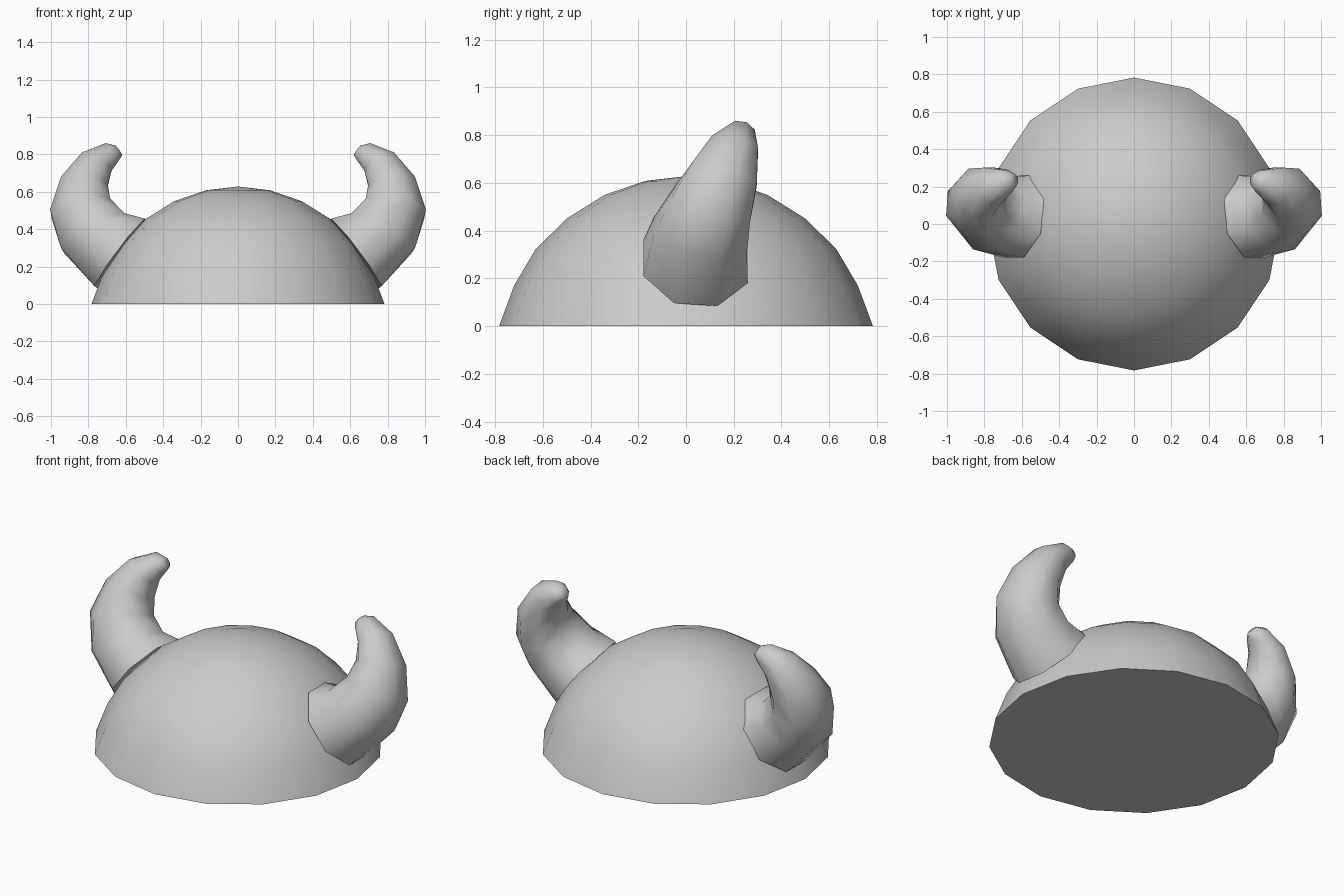
import bpy, bmesh
from math import cos, sin, pi, radians
from mathutils import Vector

if "Cube" in bpy.data.objects:
    bpy.data.objects.remove(bpy.data.objects["Cube"])


def finish(bm, name, angle):
    bmesh.ops.recalc_face_normals(bm, faces=bm.faces[:])
    mesh = bpy.data.meshes.new(name)
    bm.to_mesh(mesh)
    bm.free()
    ob = bpy.data.objects.new(name, mesh)
    bpy.context.collection.objects.link(ob)
    bpy.ops.object.select_all(action='DESELECT')
    ob.select_set(True)
    bpy.context.view_layer.objects.active = ob
    bpy.ops.object.shade_smooth_by_angle(angle=radians(angle))
    return ob


def bridge(bm, rings):
    for a, b in zip(rings, rings[1:]):
        n = len(a)
        for i in range(n):
            j = (i + 1) % n
            bm.faces.new((a[i], a[j], b[j], b[i]))


# Helmet dome: 16-sided lathe with a flat closed underside
bm = bmesh.new()
profile = [(0.783, 0), (0.72, 0.17), (0.628, 0.325), (0.497, 0.452),
           (0.34, 0.55), (0.17, 0.608)]
rings = [[bm.verts.new((r * cos(i * pi / 8), r * sin(i * pi / 8), z))
          for i in range(16)] for r, z in profile]
bridge(bm, rings)
apex = bm.verts.new((0, 0, 0.628))
for i in range(16):
    bm.faces.new((rings[-1][i], rings[-1][(i + 1) % 16], apex))
bm.faces.new(rings[0])
finish(bm, "helmet_dome", 50)

# Horns: octagonal rings, each (outer x, z), (inner x, z), centre y, y radius
stations = [((0.76, 0.09), (0.49, 0.45), 0.04, 0.22),
            ((0.94, 0.29), (0.60, 0.47), 0.06, 0.20),
            ((1.00, 0.48), (0.68, 0.54), 0.11, 0.17),
            ((0.95, 0.66), (0.70, 0.62), 0.165, 0.14),
            ((0.84, 0.80), (0.68, 0.71), 0.205, 0.10),
            ((0.71, 0.857), (0.64, 0.765), 0.23, 0.06),
            ((0.655, 0.845), (0.62, 0.795), 0.235, 0.03)]


def horn(name, side):
    bm = bmesh.new()
    outer = [Vector((o[0], y, o[1])) for o, n, y, r in stations]
    inner = [Vector((n[0], y, n[1])) for o, n, y, r in stations]
    mids = [(a + b) / 2 for a, b in zip(outer, inner)]
    rings = []
    for k, (o, n, y, r) in enumerate(stations):
        tangent = mids[min(k + 1, len(mids) - 1)] - mids[max(k - 1, 0)]
        across = (outer[k] - inner[k]) / 2 / cos(pi / 8)
        wide = tangent.cross(across).normalized() * r / cos(pi / 8)
        ring = []
        for i in range(8):
            t = (i + 0.5) * pi / 4
            p = mids[k] + across * cos(t) + wide * sin(t)
            ring.append(bm.verts.new((p.x * side, p.y, p.z)))
        rings.append(ring)
    bridge(bm, rings)
    bm.faces.new(rings[0])
    bm.faces.new(rings[-1])
    finish(bm, name, 65)


horn("right_horn", 1)
horn("left_horn", -1)
